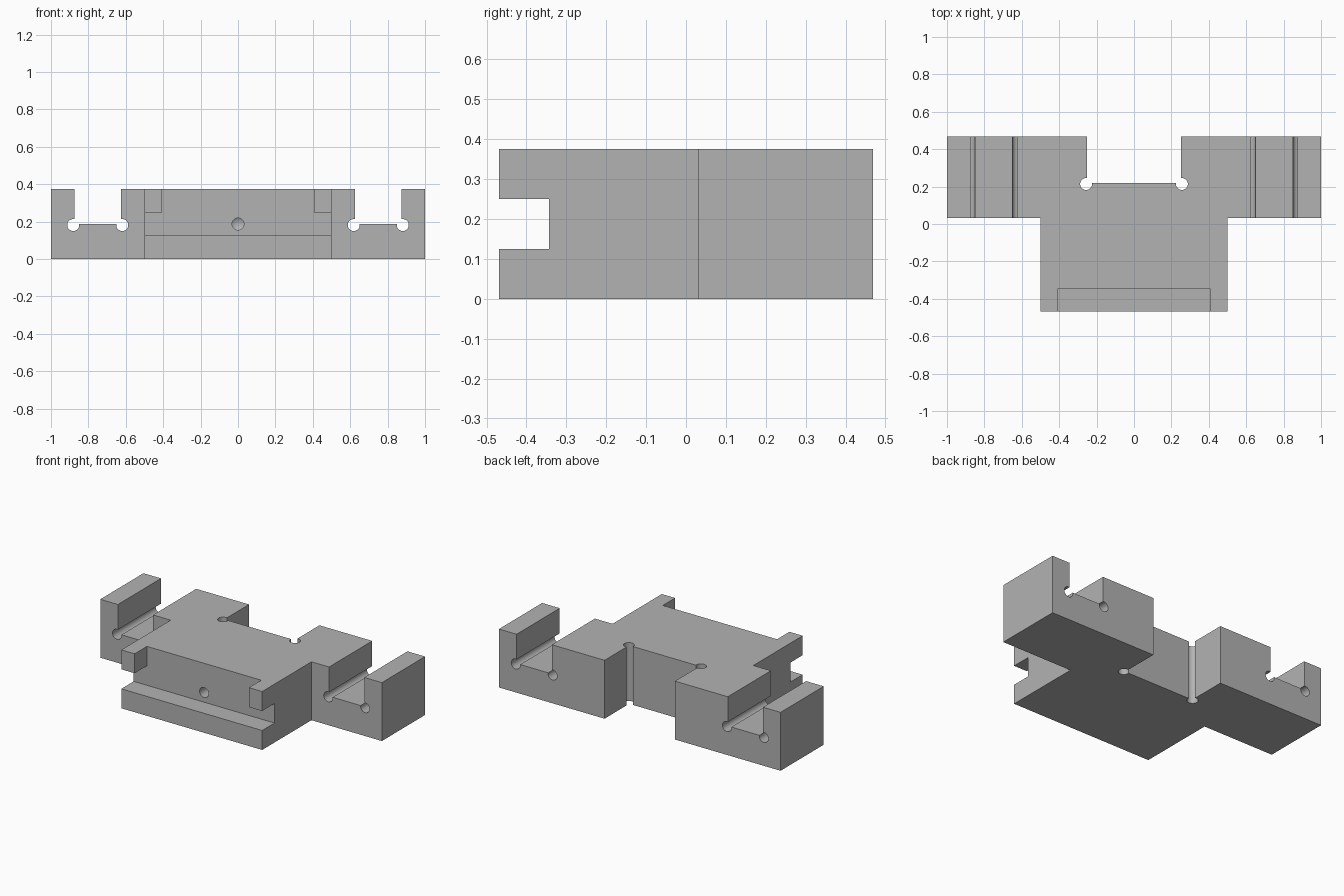
import bpy
import bmesh
from math import radians
from mathutils import Matrix, Vector

cube = bpy.data.objects.get("Cube")
if cube:
    bpy.data.objects.remove(cube, do_unlink=True)

steel = bpy.data.materials.new("plain_grey")
steel.use_nodes = True
GREY = (0.45, 0.45, 0.45, 1)
steel.diffuse_color = GREY
steel.node_tree.nodes["Principled BSDF"].inputs["Base Color"].default_value = GREY

HEIGHT = 0.375
BACK = 0.469      # half depth
WING = 0.031      # front plane of the side wings
R = 0.032         # radius of every drilled hole
OVER = 0.1        # cutter overshoot


def make_object(name, bm):
    bmesh.ops.recalc_face_normals(bm, faces=bm.faces[:])
    mesh = bpy.data.meshes.new(name)
    bm.to_mesh(mesh)
    bm.free()
    mesh.materials.append(steel)
    obj = bpy.data.objects.new(name, mesh)
    bpy.context.collection.objects.link(obj)
    return obj


def box(name, low, high):
    low, high = Vector(low), Vector(high)
    bm = bmesh.new()
    bmesh.ops.create_cube(bm, size=1)
    bmesh.ops.scale(bm, vec=high - low, verts=bm.verts)
    bmesh.ops.translate(bm, vec=(low + high) / 2, verts=bm.verts)
    return make_object(name, bm)


def rod(name, start, end, tip=0):
    """Round cutter from start to end, with an optional conical drill point."""
    start, end = Vector(start), Vector(end)
    axis = end - start
    turn = axis.to_track_quat('Z', 'Y').to_matrix().to_4x4()
    bm = bmesh.new()
    bmesh.ops.create_cone(bm, cap_ends=True, segments=32, radius1=R, radius2=R,
                          depth=axis.length,
                          matrix=Matrix.Translation((start + end) / 2) @ turn)
    if tip:
        cap = max((f for f in bm.faces if len(f.verts) > 4),
                  key=lambda f: f.calc_center_median().dot(axis))
        point = bmesh.ops.poke(bm, faces=[cap])["verts"][0]
        point.co += axis.normalized() * tip
    return make_object(name, bm)


# T-shaped block
bm = bmesh.new()
half = [(0.5, -BACK), (0.5, WING), (1, WING), (1, BACK)]
outline = half + [(-x, y) for x, y in reversed(half)]
face = bm.faces.new([bm.verts.new((x, y, 0)) for x, y in outline])
top = bmesh.ops.extrude_face_region(bm, geom=[face])["geom"]
bmesh.ops.translate(bm, vec=(0, 0, HEIGHT),
                    verts=[v for v in top if isinstance(v, bmesh.types.BMVert)])
block = make_object("fixture_block", bm)

# Front rail groove, upper front pocket and rear notch
FACE = -0.344
cutters = [
    box("front_groove_cutter", (-1, -BACK - OVER, 0.125), (1, FACE, 0.25)),
    box("front_pocket_cutter", (-0.406, -BACK - OVER, 0.2), (0.406, FACE, HEIGHT + OVER)),
    box("rear_notch_cutter", (-0.25, 0.219, -OVER), (0.25, BACK + OVER, HEIGHT + OVER)),
    rod("front_hole_cutter", (0, FACE - OVER, 0.1875), (0, FACE + 0.25, 0.1875), 0.02),
]

# Wing slots with round corner reliefs, and notch corner reliefs
for s, side in ((1, "left"), (-1, "right")):
    x1, x2 = sorted((s * 0.625, s * 0.875))
    cutters.append(box(side + "_slot_cutter", (x1, WING - OVER, 0.1875),
                       (x2, BACK + OVER, HEIGHT + OVER)))
    for x in (0.619, 0.881):
        # the inner relief stays inside the wing, clear of the centre block
        cutters.append(rod(side + "_slot_relief_cutter", (s * x, WING - OVER, 0.182),
                           (s * x, BACK + OVER, 0.182)))
    cutters.append(rod(side + "_notch_relief_cutter", (s * 0.256, 0.214, -OVER),
                       (s * 0.256, 0.214, HEIGHT + OVER)))

# Cut the block and discard the cutters
bpy.ops.object.select_all(action='DESELECT')
block.select_set(True)
bpy.context.view_layer.objects.active = block
for cutter in cutters:
    cutter.hide_render = True
    mod = block.modifiers.new(cutter.name, 'BOOLEAN')
    mod.operation = 'DIFFERENCE'
    mod.solver = 'EXACT'
    mod.object = cutter
    bpy.ops.object.modifier_apply(modifier=mod.name)
    bpy.data.objects.remove(cutter, do_unlink=True)

bpy.ops.object.shade_smooth_by_angle(angle=radians(25))
